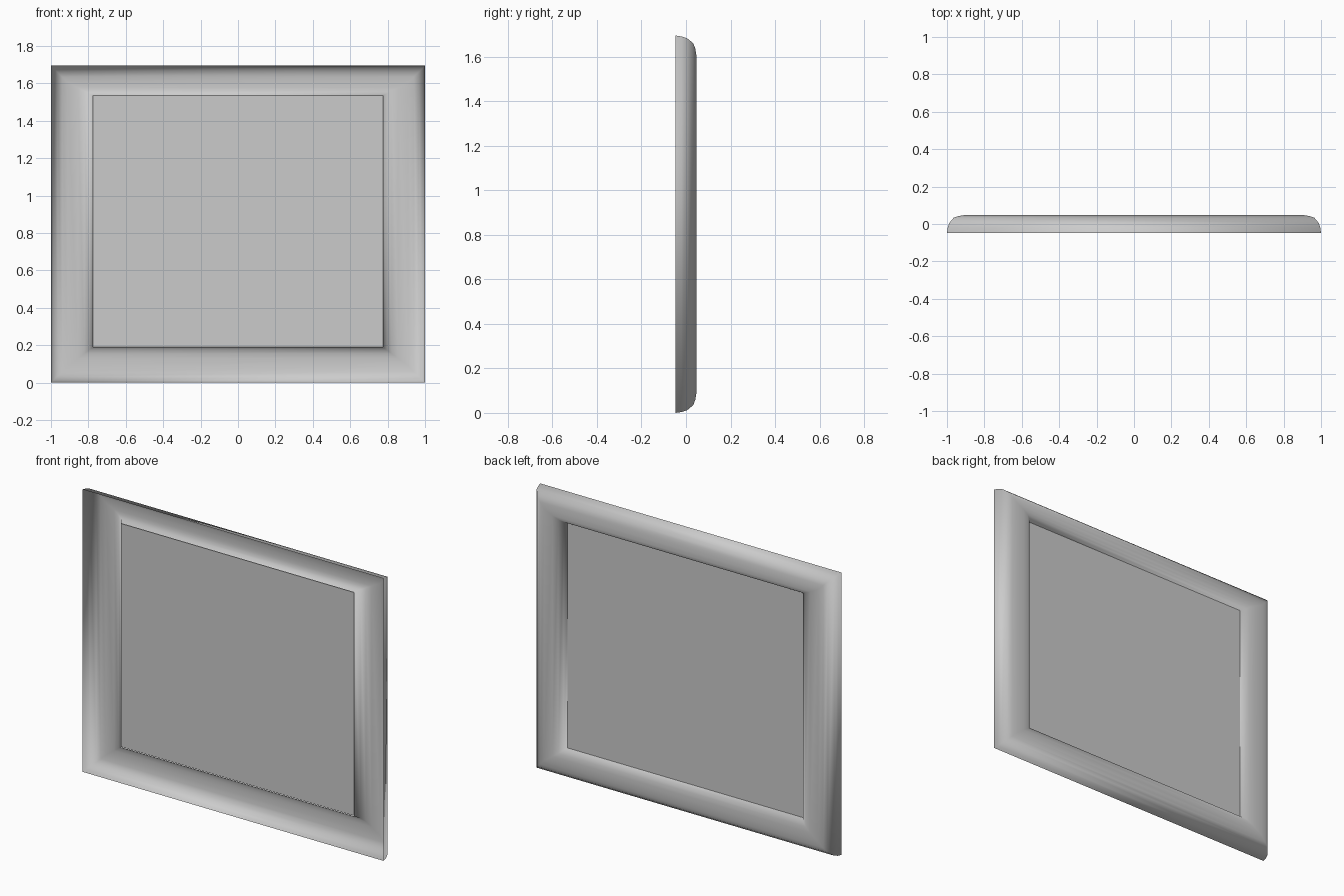
import bpy, bmesh

if "Cube" in bpy.data.objects:
    bpy.data.objects.remove(bpy.data.objects["Cube"])

W, H, Y = 1.0, 1.695, 0.047           # half width, height, half depth
SIDE, TOP, BOTTOM = 0.225, 0.16, 0.19  # bar widths

# Moulding section: inset as (absolute, fraction of the remaining bar width), y
SECTION = [(0, 0, -Y), (0.004, 0, -0.02), (0.012, 0, 0.005), (0.035, 0, 0.033),
           (0.06, 0, 0.042), (0.09, 0, Y), (0.09, 0.4, Y - 0.001),
           (0.09, 0.65, 0.039), (0.09, 0.85, 0.025), (0.09, 1.0, -0.005)]


def make_object(name, bm):
    mesh = bpy.data.meshes.new(name)
    bm.to_mesh(mesh)
    bm.free()
    obj = bpy.data.objects.new(name, mesh)
    bpy.context.collection.objects.link(obj)
    return obj


def inset(width, a, f):
    return a + f * (width - 0.09)


# Moulded frame: open shell with mitred corners, hollow on the -y side
bm = bmesh.new()
rings = []
for a, f, y in SECTION:
    x = W - inset(SIDE, a, f)
    z0, z1 = inset(BOTTOM, a, f), H - inset(TOP, a, f)
    rings.append([bm.verts.new(p) for p in
                  ((-x, y, z0), (x, y, z0), (x, y, z1), (-x, y, z1))])
for r0, r1 in zip(rings, rings[1:]):
    for i in range(4):
        j = (i + 1) % 4
        bm.faces.new((r0[i], r1[i], r1[j], r0[j]))
for face in bm.faces:
    face.smooth = True
make_object("frame", bm)

# Flat picture panel inside the frame
bm = bmesh.new()
px, pz0, pz1, py = 0.782, 0.187, 1.538, 0.008
bm.faces.new([bm.verts.new(p) for p in
              ((-px, py, pz0), (-px, py, pz1), (px, py, pz1), (px, py, pz0))])
make_object("picture_panel", bm)
